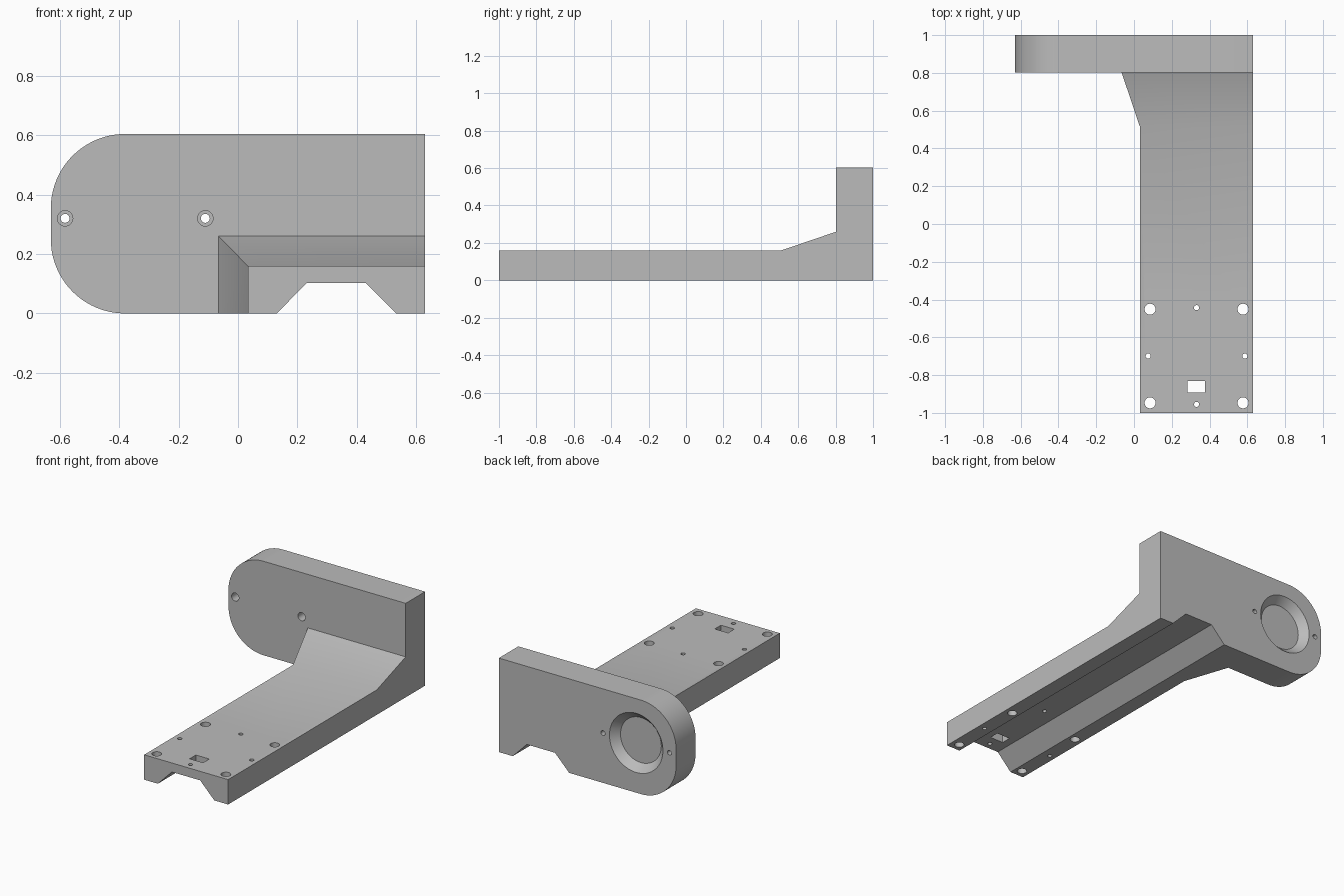
import bpy, bmesh
from math import cos, sin, pi, radians

if "Cube" in bpy.data.objects:
    bpy.data.objects.remove(bpy.data.objects["Cube"], do_unlink=True)

grey = bpy.data.materials.new("plain grey")
grey.use_nodes = True
grey.diffuse_color = (0.5, 0.5, 0.5, 1)
grey.node_tree.nodes["Principled BSDF"].inputs["Base Color"].default_value = (0.5, 0.5, 0.5, 1)


def loft(name, sections):
    """Closed solid skinned through matching rings of points."""
    bm = bmesh.new()
    rings = [[bm.verts.new(p) for p in ring] for ring in sections]
    n = len(rings[0])
    for a, b in zip(rings, rings[1:]):
        for i in range(n):
            j = (i + 1) % n
            bm.faces.new((a[i], a[j], b[j], b[i]))
    bm.faces.new(rings[0])
    bm.faces.new(rings[-1])
    bmesh.ops.recalc_face_normals(bm, faces=bm.faces[:])
    mesh = bpy.data.meshes.new(name)
    bm.to_mesh(mesh)
    bm.free()
    mesh.materials.append(grey)
    ob = bpy.data.objects.new(name, mesh)
    bpy.context.collection.objects.link(ob)
    return ob


def along_y(name, profile, y0, y1):
    return loft(name, [[(x, y, z) for x, z in profile] for y in (y0, y1)])


def circle(r, n):
    return [(r * cos(2 * pi * i / n), r * sin(2 * pi * i / n)) for i in range(n)]


def upright_hole(x, y, r):
    return loft("hole_cutter", [[(x + a, y + b, z) for a, b in circle(r, 32)] for z in (-0.1, 0.3)])


def level_hole(x, z, ends, n=32):
    """Round cutter along y; ends lists (y, radius)."""
    return loft("hole_cutter", [[(x + a, y, z + b) for a, b in circle(r, n)] for y, r in ends])


def combine(target, other, operation):
    bpy.context.view_layer.objects.active = target
    mod = target.modifiers.new("combine", "BOOLEAN")
    mod.operation, mod.solver, mod.object = operation, "EXACT", other
    bpy.ops.object.modifier_apply(modifier=mod.name)
    bpy.data.objects.remove(other, do_unlink=True)


RIGHT, HEIGHT, FRONT, BACK, R = 0.63, 0.604, 0.803, 1.0, 0.25
STEPS = 20

# Upright plate with two rounded corners at one end
outline = [(RIGHT, 0), (RIGHT, HEIGHT)]
for cz, start in ((HEIGHT - R, pi / 2), (R, pi)):
    for i in range(STEPS + 1):
        t = start + i * pi / 2 / STEPS
        outline.append((-RIGHT + R + R * cos(t), cz + R * sin(t)))
bracket = along_y("bracket", outline, FRONT, BACK)

# Long arm flaring into the plate
stations = [(-1, 0.033, 0.16), (0.51, 0.033, 0.16), (FRONT, -0.066, 0.26), (0.9, -0.066, 0.26)]
arm = loft("arm", [[(x, y, 0), (RIGHT, y, 0), (RIGHT, y, z), (x, y, z)] for y, x, z in stations])
combine(bracket, arm, "UNION")

# Tapered channel under the arm, running through the plate
mid = 0.331
channel = [(mid - 0.25, -0.05), (mid + 0.25, -0.05), (mid + 0.1, 0.102), (mid - 0.1, 0.102)]
cutters = [along_y("channel_cutter", channel, -1.1, 1.1)]

# Mounting holes and rectangular slot in the arm
for side in (-1, 1):
    cutters += [upright_hole(mid + side * 0.246, y, 0.029) for y in (-0.451, -0.947)]
    cutters.append(upright_hole(mid + side * 0.256, -0.699, 0.0135))
cutters += [upright_hole(mid, y, 0.0135) for y in (-0.443, -0.955)]
cutters.append(along_y("slot_cutter", [(0.282, 0), (0.377, 0), (0.377, 0.3), (0.282, 0.3)], -0.893, -0.83))

# Screw holes with counterbores in front, and the conical recess at the back
hub_x, hub_z = -0.346, 0.32
for side in (-1, 1):
    x = hub_x + side * 0.236
    cutters.append(level_hole(x, hub_z, [(0.7, 0.015), (1.1, 0.015)]))
    cutters.append(level_hole(x, hub_z, [(0.7, 0.026), (0.9, 0.026)]))
cutters.append(level_hole(hub_x, hub_z, [(BACK - 0.048, 0.145), (BACK + 0.048, 0.235)], 64))

for cutter in cutters:
    combine(bracket, cutter, "DIFFERENCE")

# Smooth rounds, crisp edges
bpy.ops.object.select_all(action="DESELECT")
bracket.select_set(True)
bpy.context.view_layer.objects.active = bracket
bpy.ops.object.shade_smooth_by_angle(angle=radians(25))
